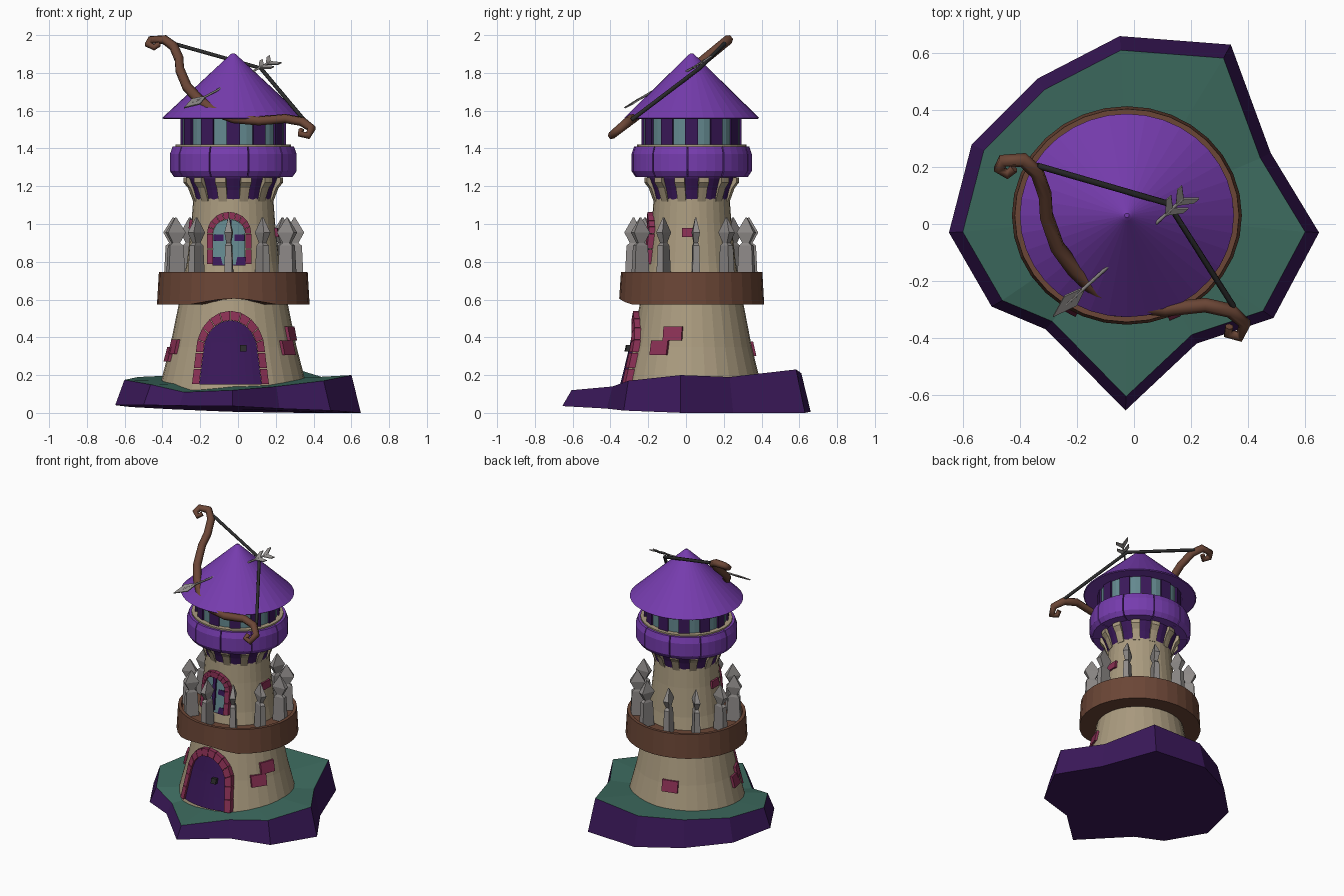
import bpy, bmesh, math
from mathutils import Vector
from math import sin, cos, pi, radians, sqrt

if "Cube" in bpy.data.objects:
    bpy.data.objects.remove(bpy.data.objects["Cube"])

CX, CY, SY = -0.025, 0.03, 0.95      # tower axis and slight squash in depth


def color(hexa):
    m = bpy.data.materials.get(hexa) or bpy.data.materials.new(hexa)
    rgb = [int(hexa[i:i + 2], 16) / 255 for i in (0, 2, 4)]
    m.diffuse_color = [c / 12.92 if c < .04 else ((c + .055) / 1.055) ** 2.4 for c in rgb] + [1]
    m.use_nodes = True
    m.node_tree.nodes["Principled BSDF"].inputs["Base Color"].default_value = m.diffuse_color
    return m


PURPLE, DARK, BEIGE = color("763CAE"), color("3A1859"), color("AA9B7F")
RED, GLASS, WOOD = color("8A3054"), color("64898F"), color("6B4636")
GREEN, BLACK, STEEL = color("3D6B5F"), color("2C2C2C"), color("8F8B89")


class Part:
    """Collects pieces into one object."""

    def __init__(self, name, mat, tower=True):
        self.name, self.mat, self.tower = name, mat, tower
        self.bm = bmesh.new()

    def add(self, verts, faces):
        if self.tower:
            verts = [(v[0] + CX, v[1] * SY + CY, v[2]) for v in verts]
        vs = [self.bm.verts.new(v) for v in verts]
        for f in faces:
            self.bm.faces.new([vs[i] for i in f])

    def loft(self, rings, cap=True, wrap=False):
        n, m = len(rings[0]), len(rings)
        faces = [(i * n + j, i * n + (j + 1) % n, (i + 1) % m * n + (j + 1) % n, (i + 1) % m * n + j)
                 for i in range(m if wrap else m - 1) for j in range(n)]
        if cap and not wrap:
            faces += [tuple(range(n)), tuple(range((m - 1) * n, m * n))]
        self.add([p for r in rings for p in r], faces)

    def done(self):
        bmesh.ops.recalc_face_normals(self.bm, faces=self.bm.faces)
        me = bpy.data.meshes.new(self.name)
        self.bm.to_mesh(me)
        ob = bpy.data.objects.new(self.name, me)
        for m in (self.mat if isinstance(self.mat, list) else [self.mat]):
            me.materials.append(m)
        bpy.context.collection.objects.link(ob)
        return ob


def lathe(name, prof, n, mat):
    p = Part(name, mat)
    p.loft([[(r * cos(2 * pi * k / n), r * sin(2 * pi * k / n), z) for k in range(n)] for r, z in prof])
    return p.done()


def sectors(name, prof, count, fill, start, steps, mat):
    """Ring of separate blocks swept around the tower."""
    p = Part(name, mat)
    for k in range(count):
        a0 = start + 2 * pi * (k - fill / 2) / count
        angs = [a0 + 2 * pi * fill / count * s / steps for s in range(steps + 1)]
        p.loft([[(r * cos(a), r * sin(a), z) for r, z in prof] for a in angs])
    return p.done()


BODY = [(.395, .12), (.335, .35), (.29, .57), (.245, .80), (.222, 1.0), (.21, 1.16)]


def on_wall(x, z, d, ang=-pi / 2):
    """Point at width x, height z, lifted d off the wall, facing angle ang."""
    for (r0, z0), (r1, z1) in zip(BODY, BODY[1:]):
        if z <= z1:
            break
    r = r0 + (r1 - r0) * (z - z0) / (z1 - z0) + d
    y = sqrt(r * r - x * x)
    return (y * cos(ang) - x * sin(ang), y * sin(ang) + x * cos(ang), z)


def slab(part, pts, d, ang=-pi / 2):
    part.loft([[on_wall(x, z, e, ang) for x, z in pts] for e in (-.02, d)])


def arch(cx, w, z0, zs, z1, taper=1.0, n=10):
    left = [(-w, z0), (-w * (1 + taper) / 2, (z0 + zs) / 2)]
    top = [(-w * taper * cos(pi * k / n), zs + (z1 - zs) * sin(pi * k / n)) for k in range(n + 1)]
    pts = left + top + [(-x, z) for x, z in left[::-1]]
    return [(x + cx, z) for x, z in pts]


def arch_panel(name, outline, d, mat, cols=8):
    p, n = Part(name, mat), len(outline)
    rows = [(outline[i], outline[n - 1 - i]) for i in range(n // 2)]
    top = outline[n // 2]
    rows.append(((top[0] - .002, top[1]), (top[0] + .002, top[1])))
    vs = [on_wall(a[0] + (b[0] - a[0]) * c / cols, a[1], d) for a, b in rows for c in range(cols + 1)]
    w = cols + 1
    p.add(vs, [(r * w + c, r * w + c + 1, r * w + w + c + 1, r * w + w + c)
               for r in range(len(rows) - 1) for c in range(cols)])
    return p.done()


def arch_frame(name, inner, outer, d):
    p = Part(name, RED)
    for i in range(len(inner) - 1):
        q = [inner[i], outer[i], outer[i + 1], inner[i + 1]]
        mx, mz = sum(a for a, b in q) / 4, sum(b for a, b in q) / 4
        slab(p, [(mx + (a - mx) * .95, mz + (b - mz) * .95) for a, b in q], d)
    return p.done()


# rocky base with grass top
edge = [(-.05, .66, .21), (.34, .63, .23), (.48, .25, .19), (.65, -.03, .20), (.49, -.33, .17),
        (.22, -.42, .14), (-.03, -.655, .12), (-.31, -.37, .11), (-.50, -.29, .15),
        (-.65, -.03, .175), (-.57, .28, .19), (-.34, .51, .20)]
N = len(edge)
rock = Part("rock_base", DARK, False)
rock.loft([[(x, y, max(0, .02 - .031 * x - .023 * y)) for x, y, z in edge],
           [(x * .925, y * .925, z) for x, y, z in edge]], cap=False)
rock.add([(x, y, max(0, .02 - .031 * x - .023 * y)) for x, y, z in edge] + [(0, 0, .02)],
         [(i, (i + 1) % N, N) for i in range(N)])
rock.done()
grass = Part("grass_top", GREEN, False)
grass.add([(x * .925, y * .925, z) for x, y, z in edge] + [(CX, CY, .165)],
          [(i, (i + 1) % N, N) for i in range(N)])
grass.done()

# tower body, corbels, parapet, lantern room, roof
lathe("tower_body", BODY, 32, BEIGE)
lathe("corbel_band", [(.212, 1.13), (.225, 1.18), (.25, 1.24), (.25, 1.27)], 24, DARK)
sectors("corbels", [(.19, 1.12), (.215, 1.12), (.242, 1.19), (.267, 1.22), (.267, 1.245), (.19, 1.245)],
        12, .42, -pi / 2 + pi / 12, 2, BEIGE)
sectors("parapet_blocks", [(.22, 1.25), (.315, 1.25), (.336, 1.28), (.336, 1.37), (.322, 1.41), (.22, 1.41)],
        10, .97, radians(-94), 4, PURPLE)
lathe("parapet_core", [(.31, 1.26), (.327, 1.29), (.327, 1.36), (.31, 1.405)], 40, DARK)
lathe("parapet_rim", [(.305, 1.40), (.305, 1.42), (.27, 1.42)], 32, BEIGE)
lathe("lantern_glass", [(.27, 1.41), (.27, 1.57)], 24, GLASS)
sectors("lantern_pillars", [(.25, 1.415), (.281, 1.415), (.281, 1.57), (.25, 1.57)],
        12, .5, -pi / 2, 1, DARK)
lathe("roof", [(.26, 1.565), (.37, 1.557), (.376, 1.562), (.018, 1.895), (.008, 1.903)], 36, PURPLE)

# balcony ring, its underside lifted over the door
balcony = Part("balcony", WOOD)
ring = []
for k in range(32):
    a = 2 * pi * k / 32
    up = .03 * max(0, 1 - (.4 * cos(a) / .2) ** 2) if sin(a) < 0 else 0
    ring.append([(r * cos(a), r * sin(a), z) for r, z in
                 [(.25, .575 + up), (.404, .575 + up), (.394, .745), (.372, .745), (.368, .715), (.24, .715)]])
balcony.loft(ring, wrap=True)
balcony.done()

# spear-headed stakes, flat sides turned outward
stakes = Part("stakes", STEEL)
for k in range(11):
    a = radians(4 + k * 360 / 11)
    rings = []
    for z, u, v in [(.70, .047, .022), (.885, .038, .017), (.90, .02, .012),
                    (.955, .05, .02), (1.035, .003, .003)]:
        rings.append([((.325 + i * u) * cos(a) - j * v * sin(a), (.325 + i * u) * sin(a) + j * v * cos(a), z)
                      for i, j in ((-1, -1), (1, -1), (1, 1), (-1, 1))])
    stakes.loft(rings)
stakes.done()

# door
inner = arch(-.015, .165, .15, .32, .49, .87)
arch_panel("door", inner, .012, DARK)
arch_frame("door_frame", inner, arch(-.015, .205, .15, .32, .542, .9), .03)
knob = Part("door_handle", BLACK)
slab(knob, [(.035, .325), (.07, .325), (.07, .36), (.035, .36)], .035)
knob.done()

# window
inner = arch(-.022, .085, .785, .95, 1.025)
arch_panel("window_glass", inner, .01, GLASS)
arch_frame("window_frame", inner, arch(-.022, .118, .785, .95, 1.065), .03)
bars = Part("window_bars", DARK)
for x0, x1, z0, z1 in [(-.034, -.01, .80, 1.02), (-.105, .06, .91, .945), (-.11, .066, .78, .825)]:
    slab(bars, [(x0, z0), (x1, z0), (x1, z1), (x0, z1)], .022)
bars.done()

# loose wall bricks: angle, height, half width
bricks = Part("wall_bricks", RED)
for deg, z, w in [(-19, .42, .055), (-32, .345, .055), (105, .34, .055), (192, .31, .05),
                  (203, .35, .04), (-2, .955, .045), (180, 1.0, .04)]:
    h = .038 if z < .5 else .025
    slab(bricks, [(-w, z - h), (w, z - h), (w, z + h), (-w, z + h)], .015, radians(deg))
bricks.done()


# bow lying in a tilted plane
def tube(name, pts, depth, mat):
    cu = bpy.data.curves.new(name, 'CURVE')
    cu.dimensions, cu.bevel_depth, cu.bevel_resolution, cu.use_fill_caps = '3D', depth, 1, True
    s = cu.splines.new('POLY')
    s.points.add(len(pts) - 1)
    for p, q in zip(s.points, pts):
        p.co, p.radius = (*q[:3], 1), q[3]
    cu.materials.append(mat)
    bpy.context.collection.objects.link(bpy.data.objects.new(name, cu))


path = [(-.42, .195, .6), (-.445, .175, .7), (-.475, .195, .8), (-.46, .222, .9), (-.39, .225, 1), (-.34, .18, 1),
        (-.312, .10, 1), (-.308, .03, 1), (-.27, -.08, 1.05), (-.21, -.16, 1.1), (-.13, -.235, 1.1),
        (-.02, -.285, 1.05), (.11, -.30, 1), (.25, -.285, 1), (.34, -.305, 1), (.39, -.35, .9),
        (.37, -.395, .8), (.33, -.385, .7), (.335, -.36, .6)]
tube("bow", [(x, y, 1.792 + .82 * y, r) for x, y, r in path], .026, WOOD)
tube("bow_string", [(-.34, .205, 1.955, 1), (.12, .072, 1.825, 1), (.35, -.29, 1.55, 1)], .011, BLACK)

# arrow: shaft, flat head and fletching
tip, tail = Vector((-.285, -.325, 1.615)), Vector((.185, .10, 1.865))
u = (tail - tip).normalized()
n = Vector((0, -.82, 1)).normalized()
v = n.cross(u).normalized()
tube("arrow_shaft", [(*tip.lerp(tail, .1), 1), (*tip.lerp(tail, .97), 1)], .006, STEEL)
arrow = Part("arrow_head_and_feathers", STEEL, False)


def flat(pts):
    arrow.loft([[tip + u * a + v * b + n * h for a, b in pts] for h in (-.004, .004)])


flat([(0, 0), (.09, .03), (.15, .008), (.15, -.008), (.09, -.03)])
L = (tail - tip).length
for s in (1, -1):
    for off in (.09, .035):
        flat([(L - off - .02, 0), (L - off + .03, s * .042), (L - off + .055, s * .042), (L - off + .02, 0)])
arrow.done()
